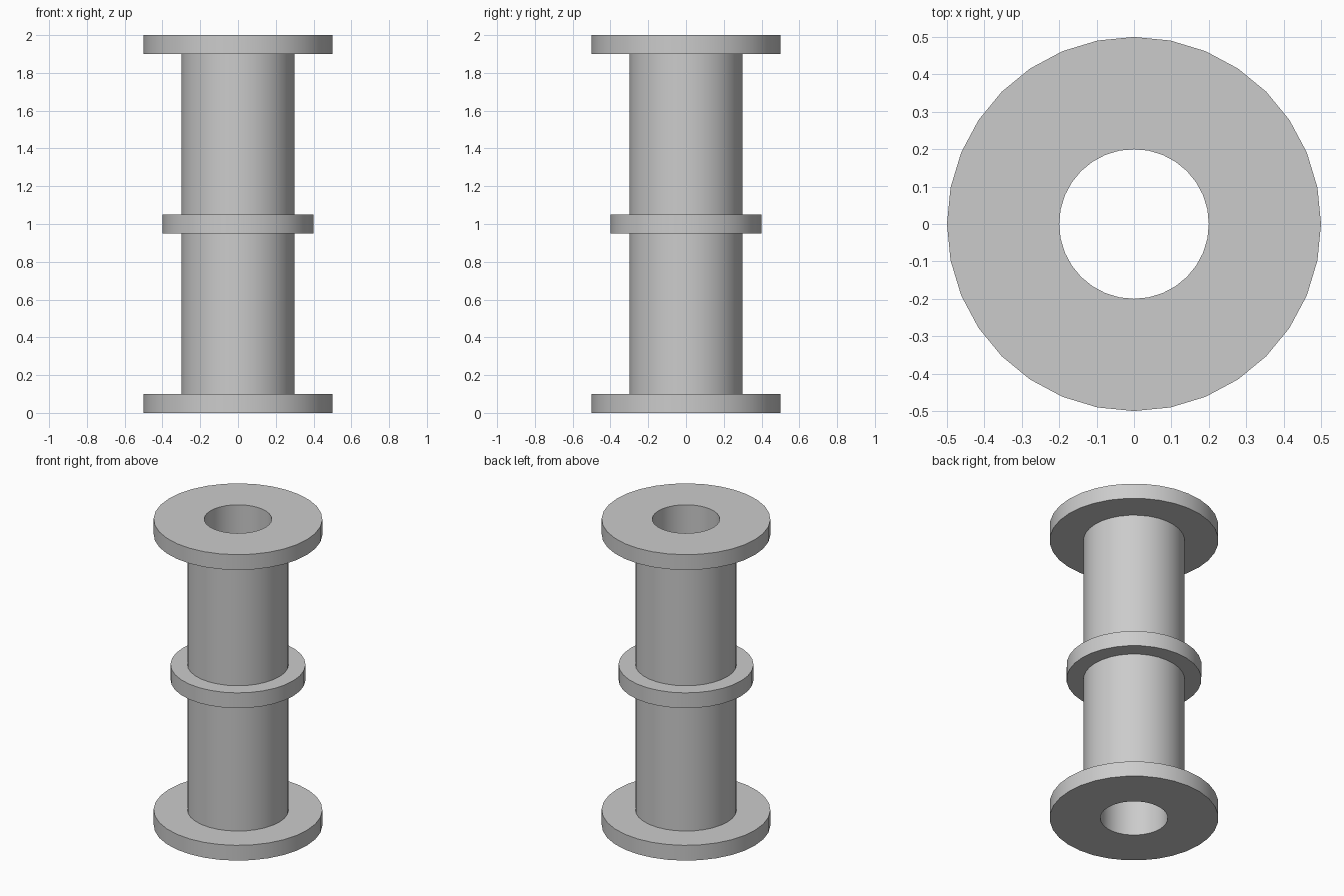
import bpy
import bmesh
import math

SEGMENTS = 32
HEIGHT = 2.0

cube = bpy.data.objects.get("Cube")
if cube:
    bpy.data.objects.remove(cube, do_unlink=True)

# Plain grey metal
grey = bpy.data.materials.new("grey_metal")
grey.use_nodes = True
colour = (0.6, 0.6, 0.6, 1.0)
grey.diffuse_color = colour
grey.node_tree.nodes["Principled BSDF"].inputs["Base Color"].default_value = colour

# Lower half profile (radius, z): bore, end flange, barrel, middle collar
lower = [(0.2, 0.0), (0.5, 0.0), (0.5, 0.1), (0.3, 0.1), (0.3, 0.95), (0.4, 0.95)]
# Upper half mirrors the lower half
profile = lower + [(r, HEIGHT - z) for r, z in reversed(lower)]

# Revolve the closed profile into one hollow flanged pipe
bm = bmesh.new()
rings = []
for r, z in profile:
    angles = [math.tau * i / SEGMENTS for i in range(SEGMENTS)]
    rings.append([bm.verts.new((r * math.cos(a), r * math.sin(a), z)) for a in angles])
for k, ring in enumerate(rings):
    above = rings[(k + 1) % len(rings)]
    for i in range(SEGMENTS):
        j = (i + 1) % SEGMENTS
        bm.faces.new((ring[i], ring[j], above[j], above[i]))
bmesh.ops.recalc_face_normals(bm, faces=bm.faces)

mesh = bpy.data.meshes.new("flanged_pipe")
bm.to_mesh(mesh)
bm.free()
mesh.materials.append(grey)
pipe = bpy.data.objects.new("flanged_pipe", mesh)
bpy.context.collection.objects.link(pipe)

# Smooth round walls, sharp rims
bpy.ops.object.select_all(action="DESELECT")
pipe.select_set(True)
bpy.context.view_layer.objects.active = pipe
bpy.ops.object.shade_smooth_by_angle(angle=math.radians(30))
